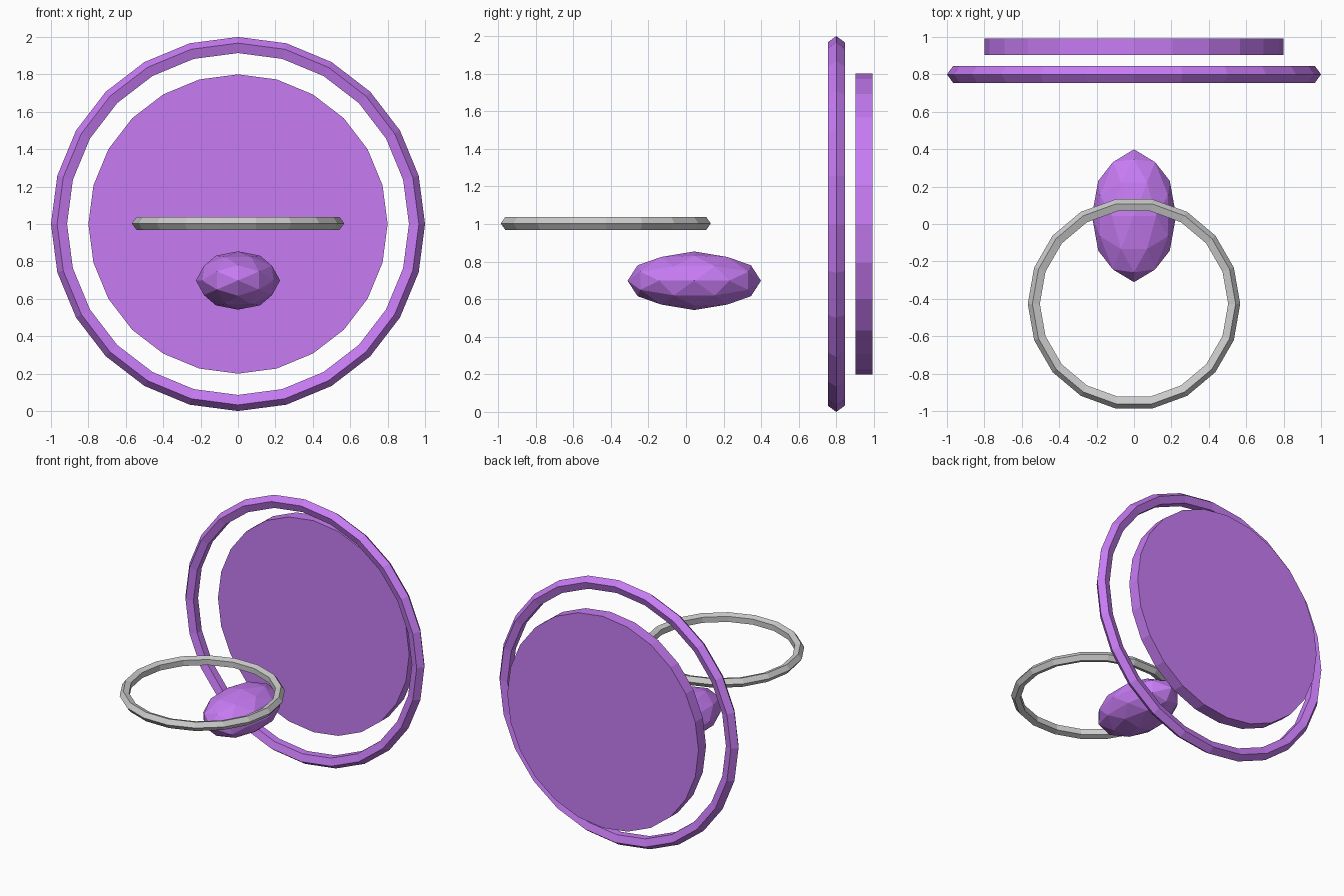
import bpy
from math import atan, pi, radians
from mathutils import Matrix

if "Cube" in bpy.data.objects:
    bpy.data.objects.remove(bpy.data.objects["Cube"])

purple = bpy.data.materials.new("purple")
purple.diffuse_color = (0.57, 0.2, 0.9, 1)
purple.use_nodes = True
purple.node_tree.nodes["Principled BSDF"].inputs["Base Color"].default_value = purple.diffuse_color


def finish(name, material=None):
    obj = bpy.context.object
    obj.name = name
    if material:
        obj.data.materials.append(material)
    return obj


def ring(name, location, outer, tube, segments, upright=False, material=None):
    # five-sided tube with one ridge pointing outwards
    bpy.ops.mesh.primitive_torus_add(
        major_segments=segments, minor_segments=5,
        major_radius=outer - tube, minor_radius=tube,
        location=location, rotation=(pi / 2 if upright else 0, 0, 0))
    return finish(name, material)


# Large upright ring and the disc behind it
ring("large_ring", (0, 0.8, 1.0), 1.0, 0.0476, 24, True, purple)
bpy.ops.mesh.primitive_cylinder_add(
    vertices=24, radius=0.8, depth=0.09,
    location=(0, 0.948, 1.0), rotation=(pi / 2, 0, 0))
finish("back_disc", purple)

# Small horizontal ring
ring("small_ring", (0, -0.427, 1.003), 0.568, 0.0357, 18)

# Faceted ellipsoid, turned so facet corners fall on all three axes
bpy.ops.mesh.primitive_ico_sphere_add(subdivisions=2, radius=1)
gem = finish("faceted_body", purple)
tilt = atan(2) / 2
gem.data.transform(Matrix.Diagonal((0.225, 0.355, 0.156, 1)) @ Matrix.Rotation(-tilt, 4, 'Y'))
gem.location = (0, 0.044, 0.698)
